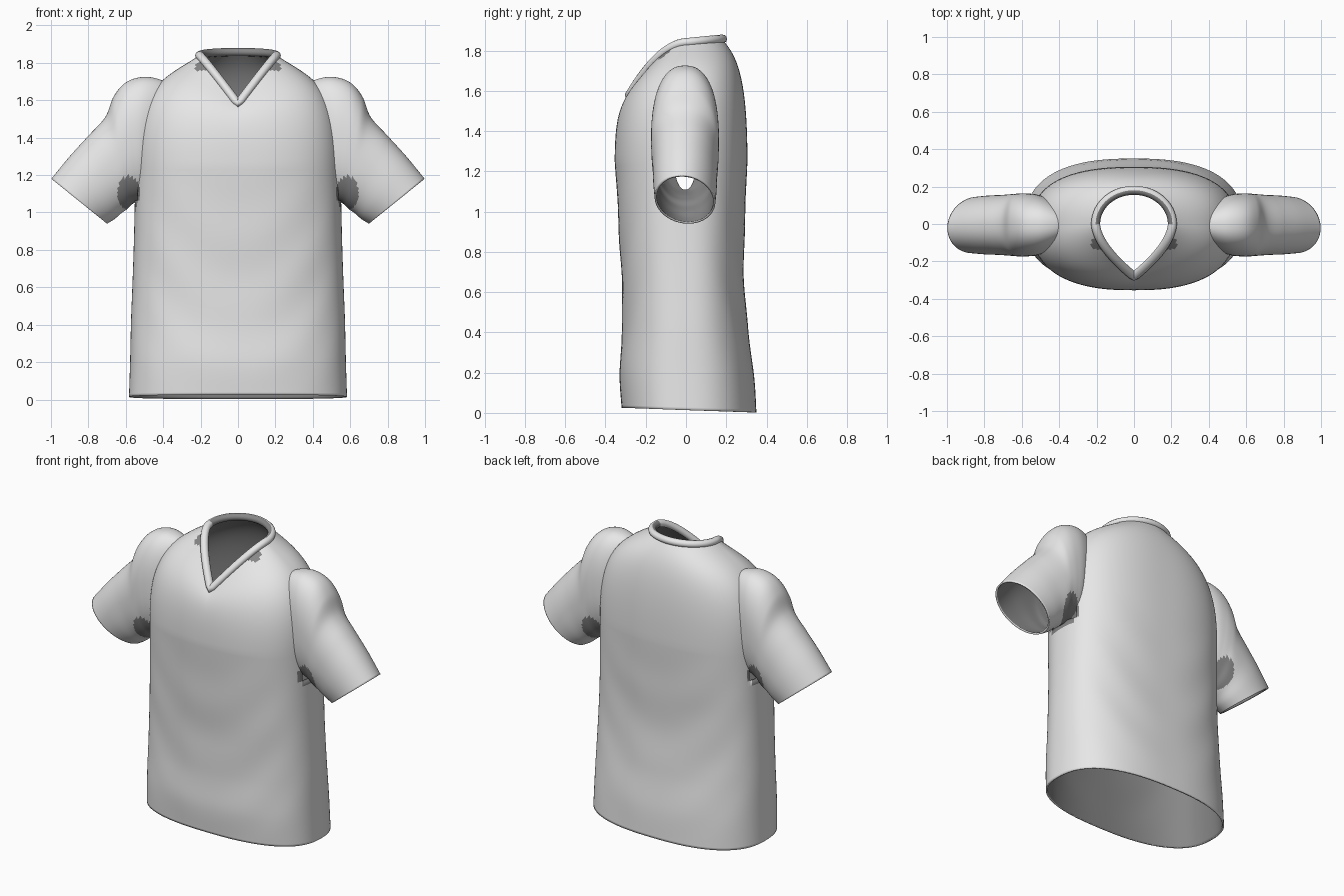
import bpy, bmesh, math
from mathutils import Vector

cube = bpy.data.objects.get("Cube")
if cube:
    bpy.data.objects.remove(cube)

N = 128


def material(name, rgb):
    m = bpy.data.materials.new(name)
    m.use_nodes = True
    m.diffuse_color = (*rgb, 1)
    m.node_tree.nodes["Principled BSDF"].inputs["Base Color"].default_value = (*rgb, 1)
    return m


CLOTH = material("light grey cloth", (0.8, 0.8, 0.8))
LINING = material("dark grey lining", (0.24, 0.24, 0.24))


def power(v, n):
    return math.copysign(abs(v) ** (2 / n), v)


def loft(name, rings, dark, drop=None, mirror=False, lined=True):
    """Skin closed rings into an open cloth tube; faces matching dark show the lining."""
    bm = bmesh.new()
    rows = [[bm.verts.new((-p.x if mirror else p.x, p.y, p.z)) for p in r] for r in rings]
    for a, b in zip(rows, rows[1:]):
        n = len(a)
        for i in range(n):
            j = (i + 1) % n
            quad = [a[i], a[j], b[j], b[i]]
            c = sum((v.co for v in quad), Vector()) / 4
            if drop and drop(c):
                continue
            if mirror:
                quad.reverse()
            bm.faces.new(quad).material_index = int(dark(c))
    bmesh.ops.delete(bm, geom=[v for v in bm.verts if not v.link_faces], context='VERTS')
    me = bpy.data.meshes.new(name)
    bm.to_mesh(me)
    bm.free()
    ob = bpy.data.objects.new(name, me)
    bpy.context.collection.objects.link(ob)
    me.materials.append(CLOTH)
    me.materials.append(LINING)
    bpy.ops.object.select_all(action='DESELECT')
    ob.select_set(True)
    bpy.context.view_layer.objects.active = ob
    bpy.ops.object.shade_smooth_by_angle(angle=math.radians(50))
    if lined:
        shell = ob.modifiers.new("lining", 'SOLIDIFY')
        shell.thickness = 0.01
        shell.offset = -1
        shell.material_offset = 1


def spline(keys, steps):
    """Smoothly interpolate a list of tuples (Catmull-Rom)."""
    k = [keys[0]] + keys + [keys[-1]]
    out = []
    for i in range(1, len(k) - 2):
        for s in range(steps):
            t = s / steps
            out.append([b + 0.5 * t * (c - a + t * (2 * a - 5 * b + 4 * c - d + t * (3 * (b - c) + d - a)))
                        for a, b, c, d in zip(*k[i - 1:i + 3])])
    return out + [list(keys[-1])]


def neck_point(th):
    """Round at the back, pointed V at the front."""
    s = math.sin(th)
    if s >= 0:
        return Vector((0.205 * math.cos(th), 0.18 * s, 1.84 + 0.018 * s))
    side = math.copysign(1, math.cos(th))
    u = math.asin(min(1, -s)) / (math.pi / 2)
    return Vector((side * 0.205 * (1 - u ** 1.7), -0.28 * u, 1.84 - 0.26 * u ** 1.8))


def body_ring(z, hw, front, back):
    ring = []
    for i in range(N):
        th = math.tau * i / N
        c, s = power(math.cos(th), 2.5), power(math.sin(th), 2.5)
        tilt = -0.012 * s * max(0, 1 - z / 0.3)
        p = Vector((hw * c, (back if s > 0 else -front) * s, z + tilt))
        # soft hanging folds, strongest at the centre of front and back
        fold = math.sin(16 * (z - 1.8 * p.x ** 2)) * math.sin(math.pi * min(1, z / 1.3))
        p.y += 0.0025 * fold * s * abs(s)
        ring.append(p)
    return ring


# Underarm gusset and the gaps beside the collar show the lining colour
def gusset(c):
    return ((abs(c.x) - 0.585) / 0.06) ** 2 + ((c.z - 1.105) / 0.09) ** 2 < 1


def body_dark(c):
    gap = (Vector((abs(c.x), c.y, c.z)) - Vector((0.185, -0.11, 1.79))).length < 0.045
    return gap or gusset(c)


# Body: z, half width, front y, back y
body_keys = [(0.014, 0.583, -0.32, 0.35), (0.2, 0.577, -0.33, 0.337), (0.42, 0.572, -0.318, 0.308),
             (0.6, 0.565, -0.318, 0.292), (0.8, 0.558, -0.328, 0.288), (1.0, 0.553, -0.338, 0.295),
             (1.25, 0.548, -0.354, 0.305)]
rings = [body_ring(*k) for k in spline(body_keys, 8)]

# Chest and shoulders close in on the neckline
chest = rings[-1]
neck = [neck_point(math.tau * i / N) for i in range(N)]
for k in range(1, 33):
    t = k / 32
    ring = []
    for a, d in zip(chest, neck):
        rise = d.z - a.z
        b = Vector((a.x, a.y, a.z + 0.75 * rise))
        c = a.lerp(d, 0.5)
        c.z = d.z - (0.13 + 0.12 * abs(a.x)) * rise
        ring.append(a * (1 - t) ** 3 + b * 3 * t * (1 - t) ** 2 + c * 3 * t * t * (1 - t) + d * t ** 3)
    rings.append(ring)


def armhole(c):
    return abs(c.x) > 0.4 and abs(c.y) < 0.11 and 1.06 < c.z < 1.55


loft("shirt_body", rings, body_dark, drop=armhole)

# Sleeves: top x, top z, bottom x, bottom z, half depth
sleeve_keys = [(0.34, 1.67, 0.44, 1.1, 0.07), (0.42, 1.712, 0.47, 1.09, 0.13), (0.51, 1.725, 0.51, 1.075, 0.16),
               (0.6, 1.695, 0.54, 1.06, 0.168), (0.665, 1.62, 0.565, 1.045, 0.168), (0.71, 1.51, 0.59, 1.02, 0.165),
               (0.8, 1.41, 0.625, 0.995, 0.16), (0.9, 1.3, 0.66, 0.965, 0.157), (0.998, 1.18, 0.7, 0.94, 0.15)]
sleeve = []
for tx, tz, bx, bz, hy in spline(sleeve_keys, 8):
    top, bottom = Vector((tx, 0, tz)), Vector((bx, 0, bz))
    square = 2.4 - 0.8 * max(0, tx - 0.5)
    ring = []
    for i in range(72):
        th = math.tau * i / 72
        p = bottom.lerp(top, 0.5 + 0.5 * power(math.sin(th), square))
        p.y = hy * power(math.cos(th), square) - 0.005 - 0.03 * (1.72 - tz) * math.sin(th)
        ring.append(p)
    sleeve.append(ring)

loft("left_sleeve", sleeve, gusset)
loft("right_sleeve", sleeve, gusset, mirror=True)


# Collar: rolled band following the neckline, lined on the inside of the nape
def nape_inside(c):
    return c.y > 0 and (c.x / 0.205) ** 2 + (c.y / 0.18) ** 2 < 0.95


collar = []
for i in range(N):
    d = (neck[(i + 1) % N] - neck[i - 1]).normalized()
    out = d.cross(Vector((0, 0, 1))).normalized()
    up = out.cross(d)
    collar.append([neck[i] + out * 0.024 * math.cos(a) + up * 0.022 * math.sin(a)
                   for a in [math.tau * j / 12 for j in range(12)]])
loft("collar", collar + collar[:1], nape_inside, lined=False)
